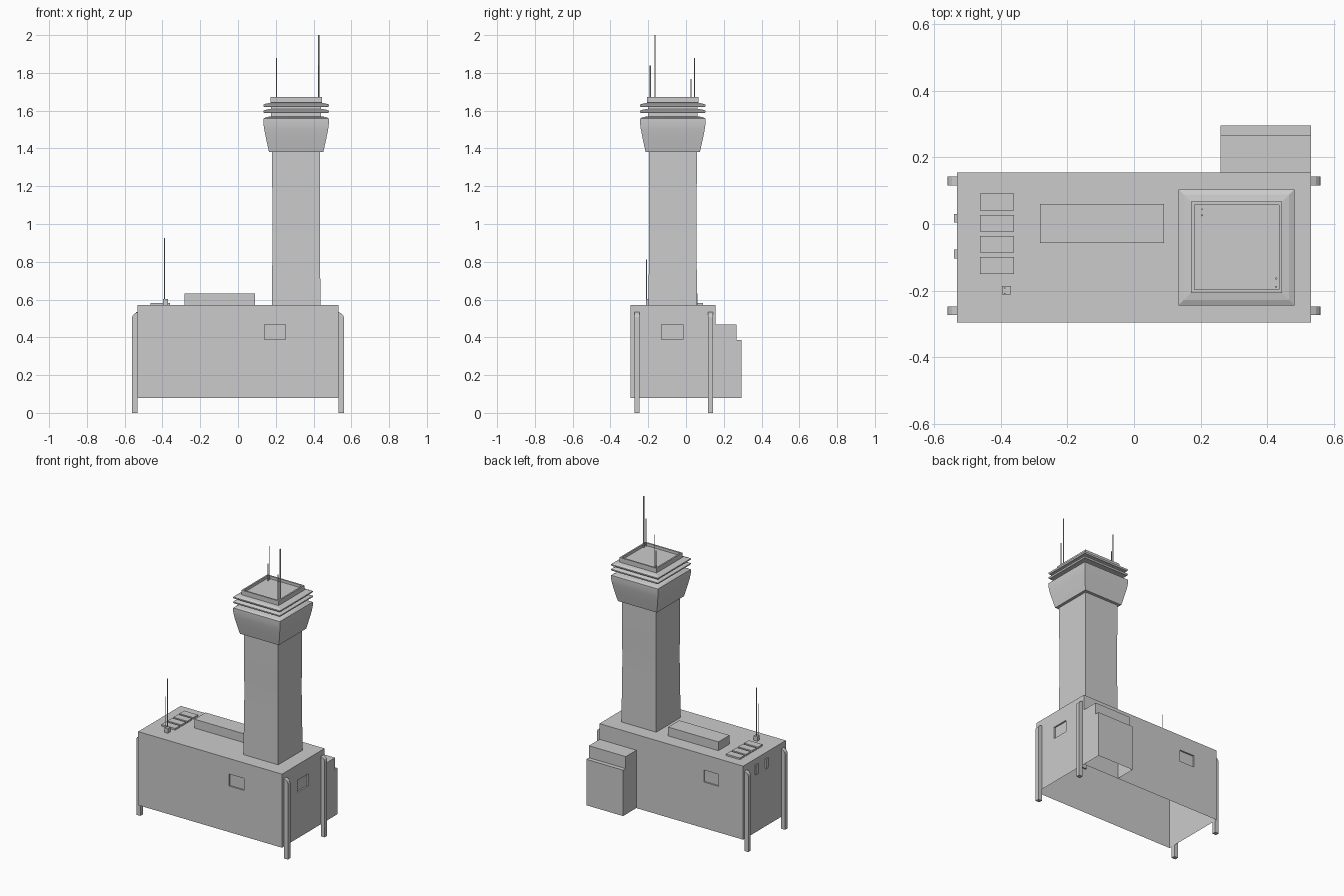
import bpy, bmesh, math
from mathutils import Vector

if "Cube" in bpy.data.objects:
    bpy.data.objects.remove(bpy.data.objects["Cube"])

CX, CY = 0.308, -0.07      # tower axis


def finish(name, bm, smooth=None):
    bmesh.ops.recalc_face_normals(bm, faces=bm.faces[:])
    me = bpy.data.meshes.new(name)
    bm.to_mesh(me)
    bm.free()
    ob = bpy.data.objects.new(name, me)
    bpy.context.collection.objects.link(ob)
    if smooth:
        bpy.context.view_layer.objects.active = ob
        ob.select_set(True)
        bpy.ops.object.shade_smooth_by_angle(angle=math.radians(smooth))
        ob.select_set(False)
    return ob


def box(name, x, y, z):
    bm = bmesh.new()
    bmesh.ops.create_cube(bm, size=1)
    for v in bm.verts:
        v.co = Vector((r[0] + (c + 0.5) * (r[1] - r[0]) for c, r in zip(v.co, (x, y, z))))
    return finish(name, bm)


def square_loft(name, profile, cap_start=False, cap_end=False, smooth=None):
    """Stack square rings given as (half width, z) around the tower axis."""
    bm = bmesh.new()
    rings = [[bm.verts.new((CX + sx * h, CY + sy * h, z))
              for sx, sy in ((-1, -1), (1, -1), (1, 1), (-1, 1))] for h, z in profile]
    for a, b in zip(rings, rings[1:]):
        for i in range(4):
            j = (i + 1) % 4
            bm.faces.new((a[i], a[j], b[j], b[i]))
    if cap_start:
        bm.faces.new(rings[0][::-1])
    if cap_end:
        bm.faces.new(rings[-1])
    return finish(name, bm, smooth)


def prism(name, pts, axis, lo, hi, open_bottom=False):
    """Extrude a 2D profile (u, z) along axis 0 (x) or 1 (y)."""
    bm = bmesh.new()
    place = (lambda u, z, t: (t, u, z)) if axis == 0 else (lambda u, z, t: (u, t, z))
    a = [bm.verts.new(place(u, z, lo)) for u, z in pts]
    b = [bm.verts.new(place(u, z, hi)) for u, z in pts]
    n = len(pts)
    bm.faces.new(a)
    bm.faces.new(b[::-1])
    for i in range(n):
        bm.faces.new((a[i], b[i], b[(i + 1) % n], a[(i + 1) % n]))
    bmesh.ops.recalc_face_normals(bm, faces=bm.faces[:])
    if open_bottom:
        bmesh.ops.delete(bm, geom=[f for f in bm.faces if f.normal.z < -0.9], context='FACES')
    return finish(name, bm)


def mast(name, x, y, z0, z1, r):
    bm = bmesh.new()
    bmesh.ops.create_cone(bm, cap_ends=True, segments=8, radius1=r, radius2=r, depth=z1 - z0)
    bmesh.ops.translate(bm, verts=bm.verts[:], vec=(x, y, (z0 + z1) / 2))
    return finish(name, bm, 50)


# main building with recessed windows and open underside
body = box("building", (-0.532, 0.532), (-0.295, 0.155), (0.08, 0.572))
D = 0.01
WZ = (0.388, 0.468)
cutters = [
    box("front_window_cutter", (0.14, 0.252), (-0.4, -0.295 + D), WZ),
    box("side_window_cutter", (0.532 - D, 0.6), (-0.13, -0.016), WZ),
    box("back_window_cutter", (-0.35, -0.24), (0.155 - D, 0.25), WZ),
]
for c in cutters:
    c.hide_render = True
    m = body.modifiers.new("window", 'BOOLEAN')
    m.operation = 'DIFFERENCE'
    m.solver = 'EXACT'
    m.object = c
bpy.context.view_layer.update()
cut = body.evaluated_get(bpy.context.evaluated_depsgraph_get())
bm = bmesh.new()
bm.from_mesh(cut.to_mesh())
cut.to_mesh_clear()
body.modifiers.clear()
bmesh.ops.delete(bm, geom=[f for f in bm.faces if f.calc_center_median().z < 0.081], context='FACES')
bm.to_mesh(body.data)
bm.free()
for c in cutters:
    bpy.data.objects.remove(c)

# stepped rear annex, open underneath
prism("rear_annex", [(0.155, 0.08), (0.295, 0.08), (0.295, 0.387), (0.267, 0.387),
                     (0.267, 0.467), (0.155, 0.467)], 0, 0.259, 0.531, open_bottom=True)

# corner legs with rounded tops
for side, s in (("left", -1), ("right", 1)):
    for end, y in (("front", -0.260), ("back", 0.129)):
        pts = [(0.531, 0), (0.56, 0), (0.56, 0.507), (0.556, 0.518), (0.547, 0.527), (0.531, 0.534)]
        prism(f"{end}_{side}_leg", [(s * x, z) for x, z in pts], 1, y - 0.013, y + 0.013)

# wall vents on the left end
for i, y in enumerate((0.017, -0.09)):
    box(f"wall_vent_{i}", (-0.54, -0.53), (y - 0.013, y + 0.013), (0.467, 0.533))

# rooftop duct, panels and small aerial
box("roof_duct", (-0.282, 0.09), (-0.057, 0.06), (0.57, 0.631))
for i in range(4):
    y = 0.066 - i * 0.0635
    box(f"roof_panel_{i}", (-0.462, -0.36), (y - 0.025, y + 0.025), (0.57, 0.583))
box("aerial_base", (-0.397, -0.37), (-0.212, -0.186), (0.57, 0.602))
mast("roof_aerial_tall", -0.388, -0.192, 0.59, 0.925, 0.0025)
mast("roof_aerial_short", -0.388, -0.209, 0.57, 0.812, 0.0025)

# tower shaft, slightly drawn in at the middle
square_loft("tower_shaft", [(0.129, 0.571), (0.127, 0.75), (0.125, 0.95), (0.125, 1.05),
                            (0.127, 1.22), (0.127, 1.39)])

# control cab with flared walls
square_loft("control_cab", [(0.126, 1.38), (0.144, 1.382), (0.147, 1.395), (0.159, 1.45),
                            (0.169, 1.5), (0.173, 1.53), (0.173, 1.558), (0.158, 1.566),
                            (0.132, 1.57)], smooth=25)

# neck and parapet roof
square_loft("cab_roof", [(0.132, 1.565), (0.132, 1.64), (0.137, 1.642), (0.137, 1.673),
                         (0.127, 1.673), (0.127, 1.655)], cap_end=True)

# sloped louvre fins around the neck
for i, z in enumerate((1.594, 1.626)):
    square_loft(f"louvre_fin_{i}", [(0.131, z - 0.006), (0.170, z - 0.006), (0.174, z),
                                    (0.174, z + 0.005), (0.158, z + 0.012), (0.131, z + 0.016)])

# tower antennas
for i, (x, y, top, r) in enumerate(((0.204, 0.044, 1.88, 0.0025), (0.204, 0.026, 1.768, 0.003),
                                    (0.427, -0.164, 2.0, 0.0035), (0.427, -0.189, 1.838, 0.003))):
    mast(f"antenna_{i}", x, y, 1.65, top, r)
